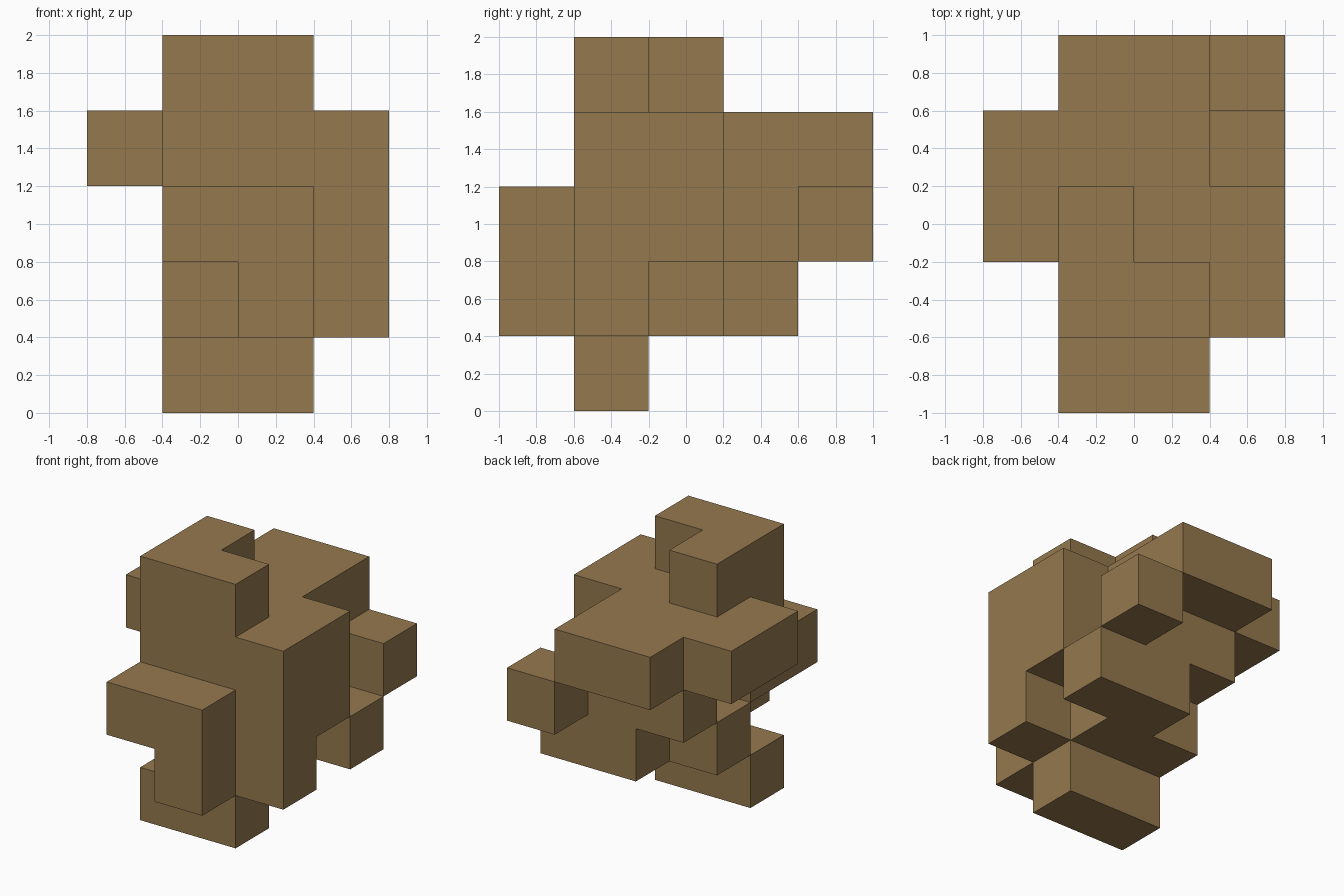
import bpy
import bmesh
from mathutils import Matrix, Vector

cube = bpy.data.objects.get("Cube")
if cube:
    bpy.data.objects.remove(cube, do_unlink=True)

CELL = 0.4

# Floor plans from bottom to top; rows run front to back, columns along +x
LAYERS = {
    "foot":      ["....", ".##.", "....", "....", "...."],
    "lower":     ["..#.", "..##", ".##.", "..##", "...."],
    "middle":    [".##.", ".###", "..##", ".##.", "...#"],
    "shoulders": ["....", ".###", "####", "###.", ".##."],
    "top":       ["....", ".##.", ".#..", "....", "...."],
}

# Single flat colour
brown = bpy.data.materials.new("wood_brown")
brown.use_nodes = True
colour = (0.30, 0.19, 0.076, 1.0)
brown.diffuse_color = colour
brown.node_tree.nodes["Principled BSDF"].inputs["Base Color"].default_value = colour

# Fill every marked cell with a cube
bm = bmesh.new()
for k, plan in enumerate(LAYERS.values()):
    for j, row in enumerate(plan):
        for i, mark in enumerate(row):
            if mark == "#":
                centre = Vector((i - 1.5, j - 2, k + 0.5)) * CELL
                bmesh.ops.create_cube(bm, size=CELL, matrix=Matrix.Translation(centre))

# Remove the walls between touching cubes, keeping only the outer shell
walls = {}
for face in bm.faces:
    key = tuple(round(c * 10) for c in face.calc_center_median())
    walls.setdefault(key, []).append(face)
inner = [f for pair in walls.values() if len(pair) > 1 for f in pair]
bmesh.ops.delete(bm, geom=inner, context="FACES")
bmesh.ops.remove_doubles(bm, verts=bm.verts[:], dist=0.001)

mesh = bpy.data.meshes.new("block_body")
bm.to_mesh(mesh)
bm.free()
mesh.materials.append(brown)
body = bpy.data.objects.new("block_body", mesh)
bpy.context.collection.objects.link(body)
